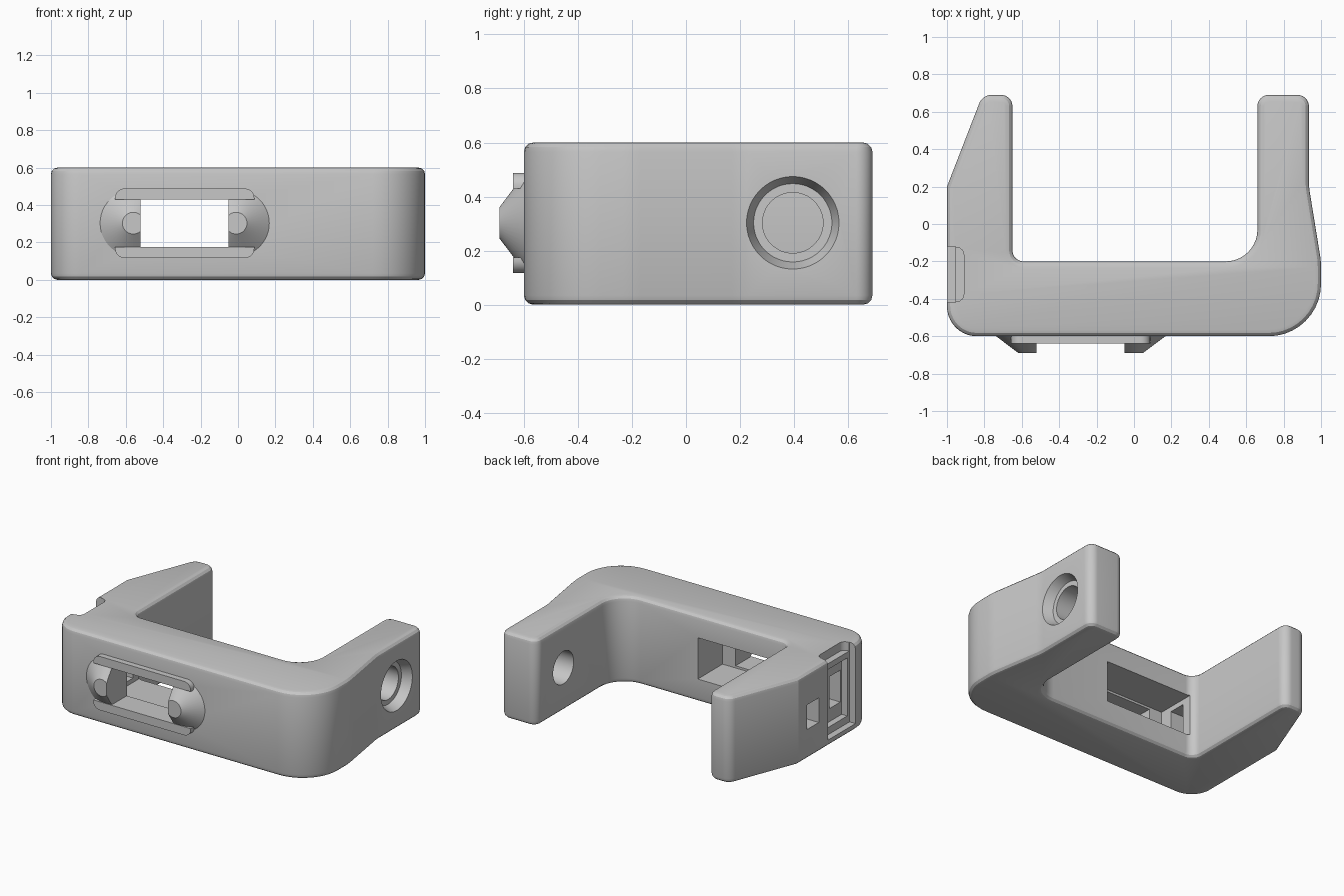
import bpy, bmesh, math
from mathutils import Vector, Matrix

old = bpy.data.objects.get("Cube")
if old:
    bpy.data.objects.remove(old)

grey = bpy.data.materials.new("plain_grey")
grey.use_nodes = True
colour = (0.57, 0.57, 0.57, 1)
grey.diffuse_color = colour
grey.node_tree.nodes["Principled BSDF"].inputs["Base Color"].default_value = colour


def rounded(corners, steps=10):
    """Polygon outline from (x, y, radius) corners."""
    pts = []
    for i, (x, y, r) in enumerate(corners):
        p = Vector((x, y, 0))
        if r == 0:
            pts.append(p)
            continue
        u = (Vector((*corners[i - 1][:2], 0)) - p).normalized()
        v = (Vector((*corners[(i + 1) % len(corners)][:2], 0)) - p).normalized()
        half = u.angle(v) / 2
        c = p + (u + v).normalized() * r / math.sin(half)
        a = (p + u * r / math.tan(half) - c).normalized()
        b = (p + v * r / math.tan(half) - c).normalized()
        pts += [c + r * a.slerp(b, k / steps) for k in range(steps + 1)]
    return pts


def finish(name, bm):
    bmesh.ops.recalc_face_normals(bm, faces=bm.faces)
    mesh = bpy.data.meshes.new(name)
    bm.to_mesh(mesh)
    bm.free()
    mesh.materials.append(grey)
    ob = bpy.data.objects.new(name, mesh)
    bpy.context.collection.objects.link(ob)
    return ob


def prism(name, outline, height, bevel=0, matrix=None):
    bm = bmesh.new()
    face = bm.faces.new([bm.verts.new(p) for p in outline])
    # keep the base cap while raising a copy of it
    ext = bmesh.ops.extrude_face_region(bm, geom=[face], use_keep_orig=True)
    top = [g for g in ext["geom"] if isinstance(g, bmesh.types.BMVert)]
    bmesh.ops.translate(bm, verts=top, vec=(0, 0, height))
    bmesh.ops.recalc_face_normals(bm, faces=bm.faces)
    if bevel:
        rims = [e for e in bm.edges if abs(e.verts[0].co.z - e.verts[1].co.z) < 1e-5]
        bmesh.ops.bevel(bm, geom=rims, offset=bevel, segments=3, profile=0.5, affect='EDGES')
    if matrix:
        bm.transform(matrix)
    return finish(name, bm)


def box(name, x, y, z):
    outline = [Vector((a, b, z[0])) for a, b in
               ((x[0], y[0]), (x[1], y[0]), (x[1], y[1]), (x[0], y[1]))]
    return prism(name, outline, z[1] - z[0])


def cone(name, start, end, r1, r2):
    start, end = Vector(start), Vector(end)
    bm = bmesh.new()
    bmesh.ops.create_cone(bm, cap_ends=True, segments=48, radius1=r1, radius2=r2,
                          depth=(end - start).length)
    turn = (end - start).to_track_quat('Z', 'Y').to_matrix().to_4x4()
    bm.transform(Matrix.Translation((start + end) / 2) @ turn)
    return finish(name, bm)


def select(ob):
    bpy.ops.object.select_all(action='DESELECT')
    ob.select_set(True)
    bpy.context.view_layer.objects.active = ob


def cut(ob, cutter):
    cutter.hide_render = True
    mod = ob.modifiers.new("cut", 'BOOLEAN')
    mod.operation, mod.solver, mod.object = 'DIFFERENCE', 'EXACT', cutter
    select(ob)
    bpy.ops.object.modifier_apply(modifier=mod.name)
    bpy.data.objects.remove(cutter)


# U-shaped body with softened rims
body = prism("body", rounded([
    (-1, -0.6, 0.16), (1, -0.6, 0.28), (1, -0.2, 0.4), (0.935, 0.2, 0.4),
    (0.935, 0.69, 0.06), (0.66, 0.69, 0.06), (0.66, -0.2, 0.17), (-0.65, -0.2, 0.06),
    (-0.65, 0.69, 0.06), (-0.81, 0.69, 0.07), (-1, 0.2, 0)]), 0.6, 0.035)

# Front slot opening into a wider pocket at the back
mid = -0.285
cut(body, box("slot", (mid - 0.235, mid + 0.235), (-0.8, -0.3), (0.175, 0.43)))
cut(body, box("pocket", (mid - 0.335, mid + 0.335), (-0.47, -0.1), (0.16, 0.445)))

# Stepped round hole through the left arm
cut(body, cone("bore", (0.5, 0.395, 0.303), (1.1, 0.395, 0.303), 0.112, 0.112))
cut(body, cone("outer_seat", (0.87, 0.395, 0.303), (0.937, 0.395, 0.303), 0.145, 0.172))
cut(body, cone("inner_seat", (0.72, 0.395, 0.303), (0.655, 0.395, 0.303), 0.125, 0.155))

# Recesses, tunnel and small socket on the right side
cut(body, box("side_recess", (-1.1, -0.955), (-0.42, -0.12), (0.05, 0.7)))
cut(body, prism("top_notch", rounded([
    (-1.1, -0.415, 0), (-0.91, -0.415, 0.04), (-0.91, -0.125, 0.04), (-1.1, -0.125, 0)]),
    0.2, matrix=Matrix.Translation((0, 0, 0.54))))
cut(body, box("side_pocket", (-1.1, -0.912), (-0.395, -0.15), (0.1, 0.5)))
cut(body, box("tunnel", (-1.1, -0.6), (-0.38, -0.26), (0.19, 0.41)))
cut(body, box("socket", (-1.1, -0.85), (-0.02, 0.11), (0.21, 0.38)))

# Rails above and below the slot
upright = Matrix.Translation((0, -0.59, 0)) @ Matrix.Rotation(math.pi / 2, 4, 'X')
left, right = mid - 0.372, mid + 0.372
upper = rounded([(left, 0.43, 0), (right, 0.43, 0), (right, 0.488, 0.05), (left, 0.488, 0.05)])
lower = [Vector((p.x, 0.605 - p.y, 0)) for p in upper]
parts = [body, prism("upper_rail", upper, 0.05, matrix=upright),
         prism("lower_rail", lower, 0.05, matrix=upright)]

# Tapered knobs at both ends of the slot, sliced flat on the inside
for side, name in ((-1, "right_knob"), (1, "left_knob")):
    x = mid + side * 0.275
    knob = cone(name, (x, -0.598, 0.303), (x, -0.69, 0.303), 0.18, 0.058)
    inner, far = mid + side * 0.235, mid - side * 0.1
    cut(knob, box("slice", sorted((inner, far)), (-0.8, -0.5), (0, 0.6)))
    parts.append(knob)

for ob in parts:
    select(ob)
    bpy.ops.object.shade_smooth_by_angle(angle=math.radians(20))
